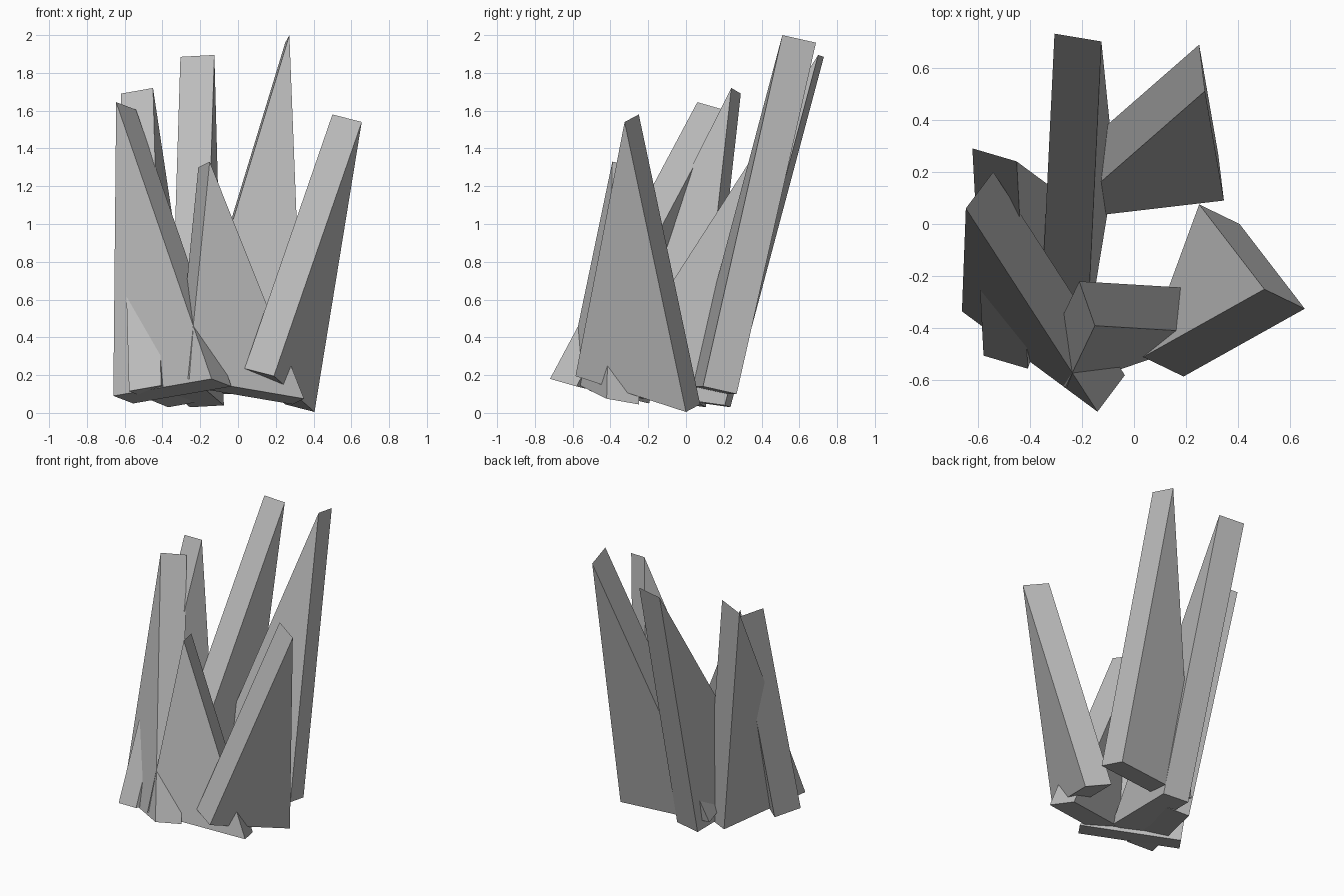
import bpy
import bmesh
from mathutils import Vector

default_cube = bpy.data.objects.get("Cube")
if default_cube:
    bpy.data.objects.remove(default_cube, do_unlink=True)


def make_material(name, colour):
    material = bpy.data.materials.new(name)
    material.use_nodes = True
    material.diffuse_color = colour
    shader = next(n for n in material.node_tree.nodes if n.type == "BSDF_PRINCIPLED")
    shader.inputs["Base Color"].default_value = colour
    return material


stone = make_material("stone_grey", (0.5, 0.5, 0.5, 1))


def make_spike(name, base_start, base_end, tip, width):
    """Extrude a triangular profile along its width into a closed wedge."""
    mesh = bpy.data.meshes.new(name)
    bm = bmesh.new()
    profile = [bm.verts.new(point) for point in (base_start, base_end, tip)]
    face = bm.faces.new(profile)
    extruded = bmesh.ops.extrude_face_region(bm, geom=[face], use_keep_orig=True)
    moved = [item for item in extruded["geom"] if isinstance(item, bmesh.types.BMVert)]
    bmesh.ops.translate(bm, verts=moved, vec=Vector(width))
    bmesh.ops.recalc_face_normals(bm, faces=bm.faces)
    bm.to_mesh(mesh)
    bm.free()
    mesh.materials.append(stone)
    spike = bpy.data.objects.new(name, mesh)
    bpy.context.collection.objects.link(spike)
    return spike


# Leaning wedges: two base corners, the tip corner, and the width direction
make_spike("front_left_spike",
           base_start=(0.035, -0.51, 0.235), base_end=(0.25, 0.075, 0.045),
           tip=(0.5, -0.25, 1.58), width=(0.155, -0.075, -0.04))

make_spike("short_centre_spike",
           base_start=(-0.265, -0.63, 0.18), base_end=(0.35, -0.42, 0.075),
           tip=(-0.15, -0.39, 1.33), width=(-0.06, 0.17, -0.03))

make_spike("front_right_spike",
           base_start=(-0.14, -0.72, 0.18), base_end=(-0.66, -0.335, 0.09),
           tip=(-0.645, 0.06, 1.645), width=(0.105, 0.14, -0.04))

make_spike("side_right_spike",
           base_start=(-0.577, -0.505, 0.115), base_end=(-0.37, 0.105, 0.03),
           tip=(-0.62, 0.29, 1.69), width=(0.17, -0.05, 0.03))

make_spike("back_centre_spike",
           base_start=(-0.36, -0.405, 0.12), base_end=(-0.255, 0.235, 0.03),
           tip=(-0.305, 0.73, 1.885), width=(0.18, -0.03, 0.01))

make_spike("tall_back_left_spike",
           base_start=(-0.295, 0.015, 0.14), base_end=(0.345, 0.09, 0.14),
           tip=(0.272, 0.51, 2.0), width=(-0.022, 0.178, -0.04))
